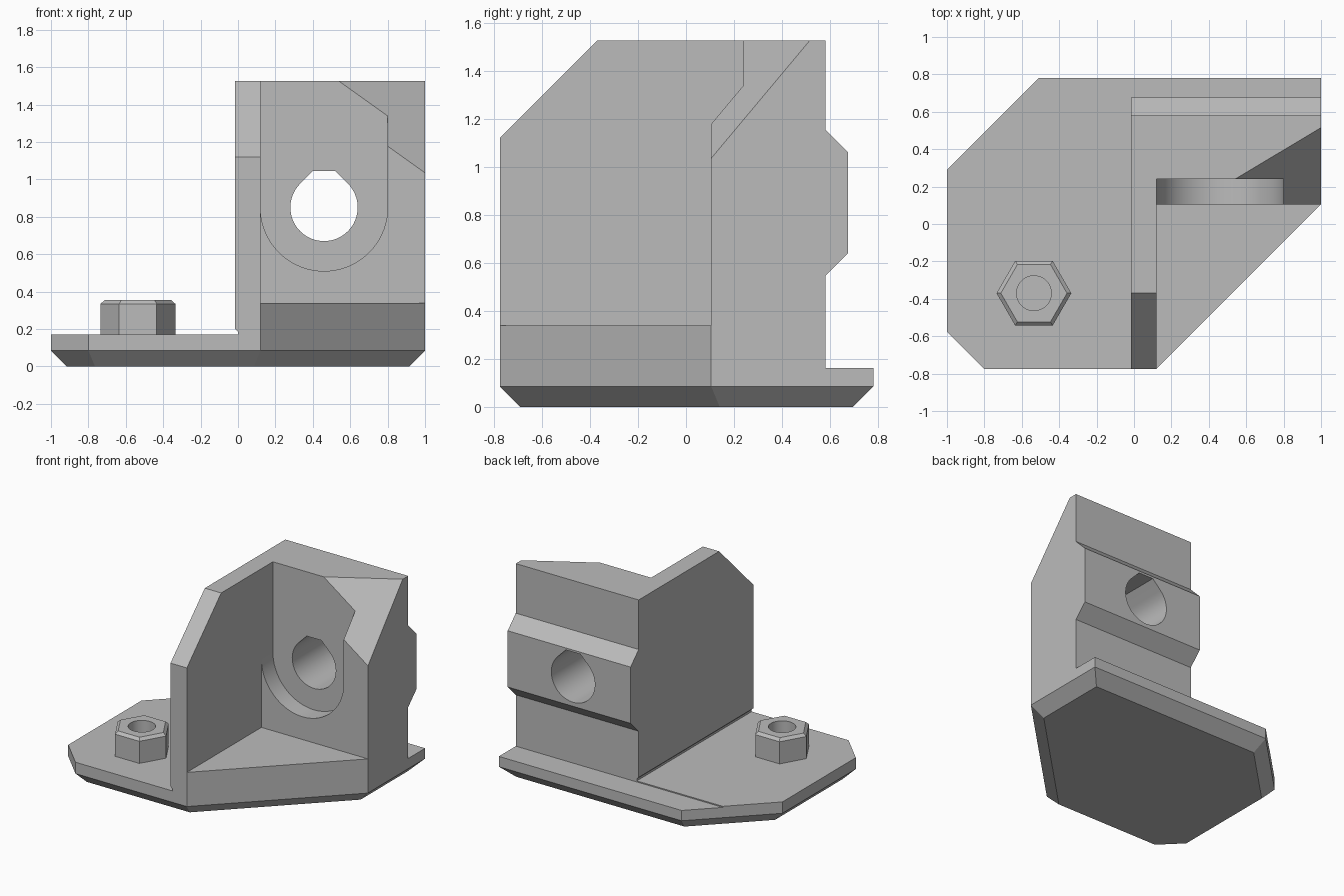
import bpy, bmesh, math
from mathutils import Vector

cube = bpy.data.objects.get("Cube")
if cube:
    bpy.data.objects.remove(cube, do_unlink=True)

grey = bpy.data.materials.new("plain_grey")
grey.use_nodes = True
colour = (0.5, 0.5, 0.5, 1)
grey.diffuse_color = colour
grey.node_tree.nodes["Principled BSDF"].inputs["Base Color"].default_value = colour


def prism(name, points, axis, lo, hi, edit=None):
    """Extrude a 2D profile along an axis; edit(bm) may refine it."""
    bm = bmesh.new()

    def place(p, d):
        v = list(p)
        v.insert("xyz".index(axis), d)
        return bm.verts.new(v)

    low = [place(p, lo) for p in points]
    high = [place(p, hi) for p in points]
    bm.faces.new(low)
    bm.faces.new(high)
    for i in range(len(points)):
        j = (i + 1) % len(points)
        bm.faces.new((low[i], low[j], high[j], high[i]))
    bmesh.ops.recalc_face_normals(bm, faces=bm.faces)
    if edit:
        edit(bm)
        bmesh.ops.recalc_face_normals(bm, faces=bm.faces)
    mesh = bpy.data.meshes.new(name)
    bm.to_mesh(mesh)
    bm.free()
    mesh.materials.append(grey)
    obj = bpy.data.objects.new(name, mesh)
    bpy.context.collection.objects.link(obj)
    return obj


def arc(cx, cz, r, start, end, steps):
    angles = [math.radians(start + (end - start) * i / steps) for i in range(steps + 1)]
    return [(cx + r * math.cos(a), cz + r * math.sin(a)) for a in angles]


def chamfer_cap(direction, size):
    """Return an edit that adds a 45 degree chamfer to the top or bottom."""
    def edit(bm):
        cap = max(bm.faces, key=lambda f: f.normal.z * direction)
        bmesh.ops.inset_region(bm, faces=[cap], thickness=size, use_even_offset=True)
        bmesh.ops.translate(bm, verts=cap.verts, vec=(0, 0, direction * size))
    return edit


def carve(obj, cutters):
    for c in cutters:
        c.hide_render = True
        mod = obj.modifiers.new("cut", 'BOOLEAN')
        mod.operation = 'DIFFERENCE'
        mod.solver = 'EXACT'
        mod.object = c
    graph = bpy.context.evaluated_depsgraph_get()
    mesh = bpy.data.meshes.new_from_object(obj.evaluated_get(graph))
    obj.modifiers.clear()
    obj.data = mesh
    for c in cutters:
        bpy.data.objects.remove(c, do_unlink=True)


# Base plate with a chamfered underside
FLOOR, PAD = 0.162, 0.17
outline = [(-1, 0.29), (-0.51, 0.78), (1, 0.78), (1, 0.105),
           (0.12, -0.775), (-0.8, -0.775), (-1, -0.575)]
base_plate = prism("base_plate", outline, "z", 0.085, FLOOR, chamfer_cap(-1, 0.085))

# Slightly raised pad beside the wall
pad = [(-1, 0.29), (-0.71, 0.58), (0, 0.58), (0, -0.775), (-0.8, -0.775), (-1, -0.575)]
raised_pad = prism("raised_pad", pad, "z", FLOOR, PAD)

# Triangular floor between the two walls
corner_floor = prism("corner_floor", [(0.12, -0.775), (1, 0.105), (0.12, 0.105)],
                     "z", FLOOR, 0.34)

# Shared rear profile with the locating ridge
TOP = 1.525
rear = [(0.58, FLOOR), (0.58, 0.545), (0.675, 0.64), (0.675, 1.06), (0.58, 1.155), (0.58, TOP)]

# Side wall with a sloped front corner and a relief along its foot
side_wall = prism("side_wall", rear + [(-0.37, TOP), (-0.775, 1.12), (-0.775, FLOOR)],
                  "x", -0.015, 0.12)
relief = prism("relief_cutter", [(-0.1, 0.1), (0, 0.1), (0, 0.185), (-0.1, 0.285)], "y", -1, 1)
carve(side_wall, [relief])


# Back wall with an oblique cut on its outer top corner
def cut_corner(bm):
    a, b, c = Vector((1, 0.105, 1.035)), Vector((1, 0.515, TOP)), Vector((0.314, 0.105, TOP))
    normal = (b - a).cross(c - a).normalized()
    if normal.z < 0:
        normal.negate()
    cut = bmesh.ops.bisect_plane(bm, geom=bm.verts[:] + bm.edges[:] + bm.faces[:],
                                 plane_co=a, plane_no=normal, clear_outer=True)
    edges = [e for e in cut["geom_cut"] if isinstance(e, bmesh.types.BMEdge)]
    bmesh.ops.contextual_create(bm, geom=edges)


back_wall = prism("back_wall", rear + [(0.105, TOP), (0.105, FLOOR)], "x", 0.12, 1, cut_corner)

# Round-bottomed pocket and flat-topped teardrop bore
CX, CZ = 0.46, 0.85
pocket = prism("pocket_cutter", [(0, 1.7), (0, CZ)] + arc(CX, CZ, 0.34, 180, 360, 36)
               + [(0.8, 1.7)], "y", 0, 0.24)
bore = prism("bore_cutter", arc(CX, CZ, 0.18, 135, 405, 48)
             + [(CX + 0.06, 1.045), (CX - 0.06, 1.045)], "y", -0.1, 1)
carve(back_wall, [pocket, bore])

# Hexagonal nut with a round hole
NX, NY = -0.535, -0.37
nut = prism("hex_nut", arc(NX, NY, 0.2, 0, 300, 5), "z", PAD, 0.335, chamfer_cap(1, 0.02))
nut_hole = prism("nut_hole_cutter", arc(NX, NY, 0.093, 0, 352.5, 47), "z", 0.1, 0.5)
carve(nut, [nut_hole])

# Smooth the curved bores while keeping edges sharp
bpy.ops.object.select_all(action='DESELECT')
for obj in (base_plate, raised_pad, corner_floor, side_wall, back_wall, nut):
    obj.select_set(True)
bpy.context.view_layer.objects.active = back_wall
bpy.ops.object.shade_smooth_by_angle(angle=math.radians(20))
